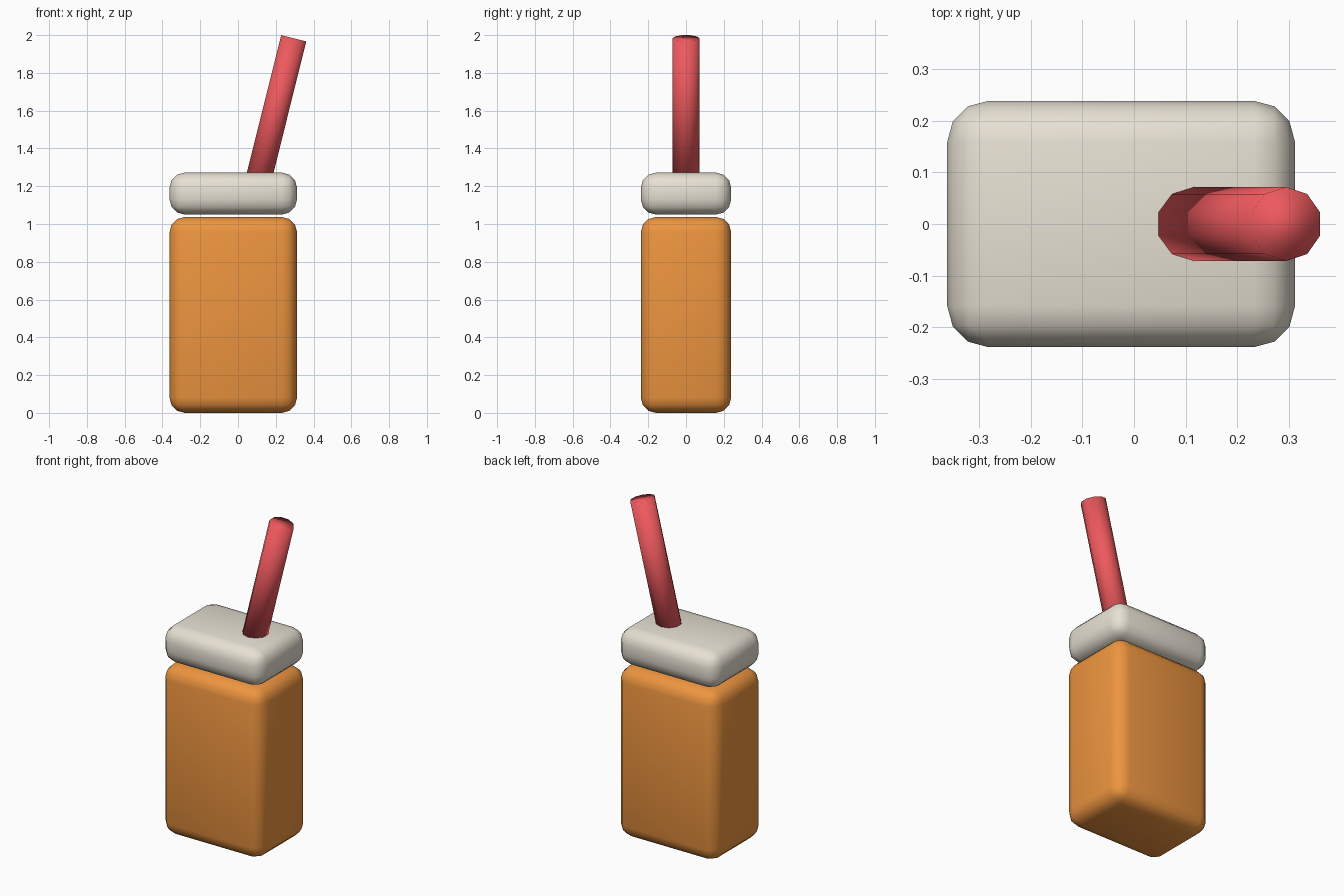
import bpy
from math import radians, sin, cos
from mathutils import Vector

if "Cube" in bpy.data.objects:
    bpy.data.objects.remove(bpy.data.objects["Cube"])


def finish(obj, name, color):
    obj.name = name
    mat = bpy.data.materials.new(name + "_color")
    mat.diffuse_color = (*color, 1)
    mat.use_nodes = True
    mat.node_tree.nodes["Principled BSDF"].inputs["Base Color"].default_value = mat.diffuse_color
    obj.data.materials.append(mat)
    bpy.ops.object.shade_smooth()


def rounded_box(name, z0, z1, bevel, color):
    bpy.ops.mesh.primitive_cube_add(size=1, location=(-0.025, 0, (z0 + z1) / 2))
    obj = bpy.context.object
    obj.scale = (0.675, 0.478, z1 - z0)
    bpy.ops.object.transform_apply(location=False, rotation=False, scale=True)
    mod = obj.modifiers.new("round", 'BEVEL')
    mod.width = bevel
    mod.segments = 3
    finish(obj, name, color)


# Carton body and the lid floating just above it
rounded_box("carton_body", 0.0, 1.037, 0.08, (0.85, 0.3, 0.05))
rounded_box("carton_lid", 1.05, 1.272, 0.08, (0.8, 0.75, 0.65))

# Ten-sided straw leaning to the right, its foot sunk in the lid
tilt = radians(14)
axis = Vector((sin(tilt), 0, cos(tilt)))
length = 0.8
top = Vector((0.295, 0, 1.983))
bpy.ops.mesh.primitive_cylinder_add(vertices=10, radius=0.072, depth=length,
                                    location=top - axis * length / 2,
                                    rotation=(0, tilt, 0))
finish(bpy.context.object, "straw", (0.85, 0.1, 0.11))
